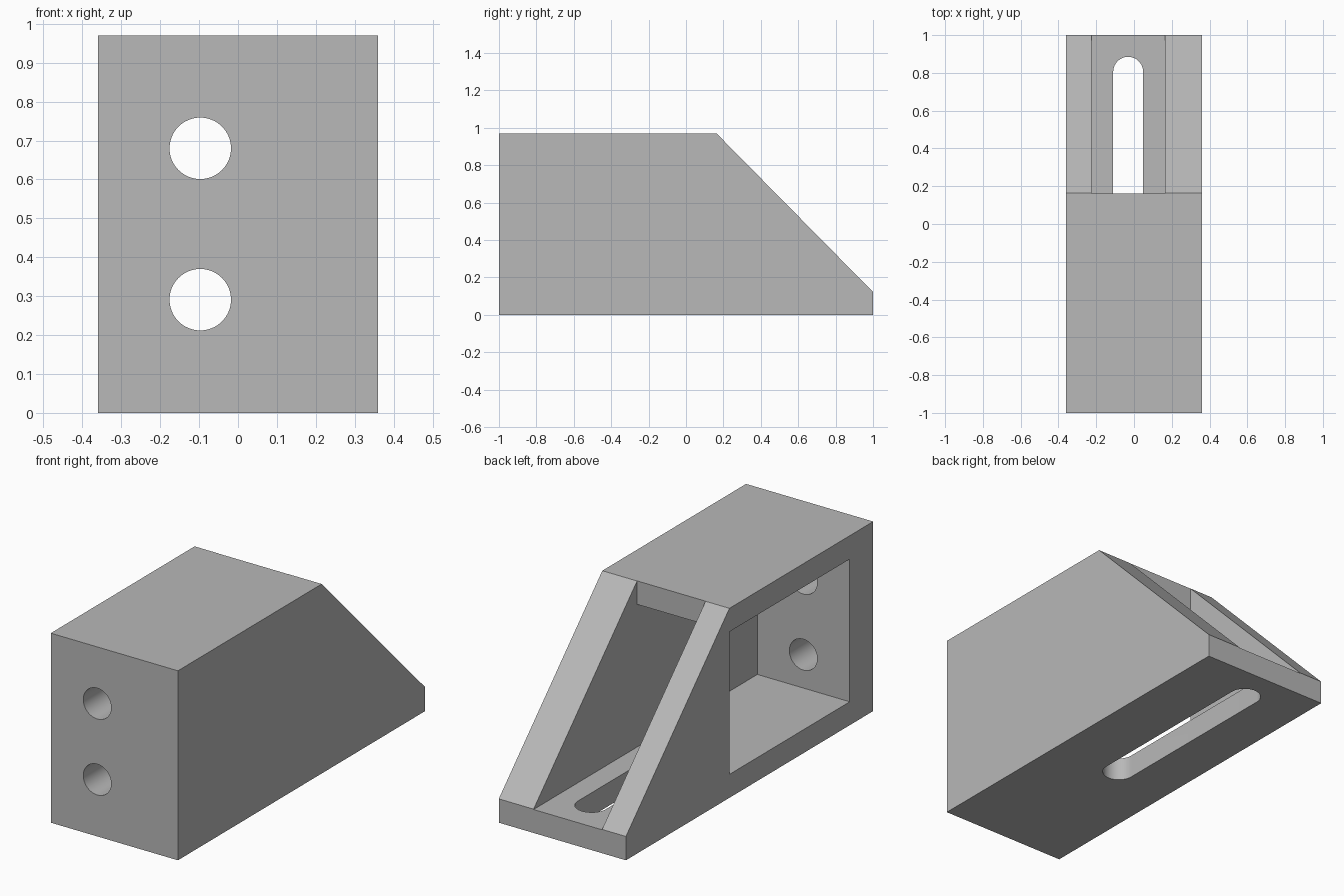
import bpy, bmesh, math
from mathutils import Vector

default = bpy.data.objects.get("Cube")
if default:
    bpy.data.objects.remove(default, do_unlink=True)

grey = bpy.data.materials.new("plain grey")
grey.use_nodes = True
grey.diffuse_color = (0.48, 0.48, 0.48, 1)
grey.node_tree.nodes["Principled BSDF"].inputs["Base Color"].default_value = grey.diffuse_color


def prism(name, outline, axis, low, high):
    """Extrude a 2D outline along an axis; the outline uses the other two axes in order."""
    def place(a, b):
        p = [a, b]
        p.insert(axis, low)
        return p
    bm = bmesh.new()
    face = bm.faces.new([bm.verts.new(place(a, b)) for a, b in outline])
    out = bmesh.ops.extrude_face_region(bm, geom=[face])
    shift = Vector((0, 0, 0))
    shift[axis] = high - low
    bmesh.ops.translate(bm, vec=shift, verts=[v for v in out["geom"] if isinstance(v, bmesh.types.BMVert)])
    bmesh.ops.recalc_face_normals(bm, faces=bm.faces)
    mesh = bpy.data.meshes.new(name)
    bm.to_mesh(mesh)
    bm.free()
    mesh.materials.append(grey)
    obj = bpy.data.objects.new(name, mesh)
    bpy.context.collection.objects.link(obj)
    return obj


def arc(cx, cy, r, start, end, steps):
    angles = [math.radians(start + (end - start) * i / steps) for i in range(steps + 1)]
    return [(cx + r * math.cos(t), cy + r * math.sin(t)) for t in angles]


def cut(target, cutter):
    cutter.hide_render = True
    mod = target.modifiers.new("cut", "BOOLEAN")
    mod.operation, mod.solver, mod.object = "DIFFERENCE", "EXACT", cutter
    bpy.context.view_layer.objects.active = target
    bpy.ops.object.modifier_apply(modifier=mod.name)
    bpy.data.objects.remove(cutter, do_unlink=True)


# Main dimensions
half_width, height = 0.36, 0.97
floor, ceiling = 0.12, 0.85
front_inner, ridge = -0.81, 0.163

# Solid body with sloped back
body = prism("bracket_body",
             [(-1, 0), (1, 0), (1, floor + 0.002), (ridge, height), (-1, height)],
             0, -half_width, half_width)

# Inner cavity, open along the slope
cut(body, prism("cavity_cutter",
                [(front_inner, floor), (1.2, floor), (1.2, 1.2), (ridge - 0.001, 1.2),
                 (ridge - 0.001, ceiling), (front_inner, ceiling)],
                0, -0.225, 0.163))

# Rectangular window in one side wall
cut(body, prism("window_cutter",
                [(front_inner, floor), (ridge, floor), (ridge, ceiling), (front_inner, ceiling)],
                0, -0.5, -0.15))

# Two bolt holes through the front wall
for z in (0.291, 0.68):
    cut(body, prism("bolt_hole_cutter", arc(-0.097, z, 0.079, 0, 360, 64)[:-1], 1, -1.1, -0.7))

# Long rounded slot in the floor
cut(body, prism("slot_cutter",
                arc(-0.031, 0.806, 0.079, 0, 180, 32) + arc(-0.031, -0.153, 0.079, 180, 360, 32),
                2, -0.1, 0.2))

# Smooth hole walls, sharp edges
bpy.ops.object.select_all(action="DESELECT")
body.select_set(True)
bpy.context.view_layer.objects.active = body
bpy.ops.object.shade_smooth_by_angle(angle=math.radians(30))
